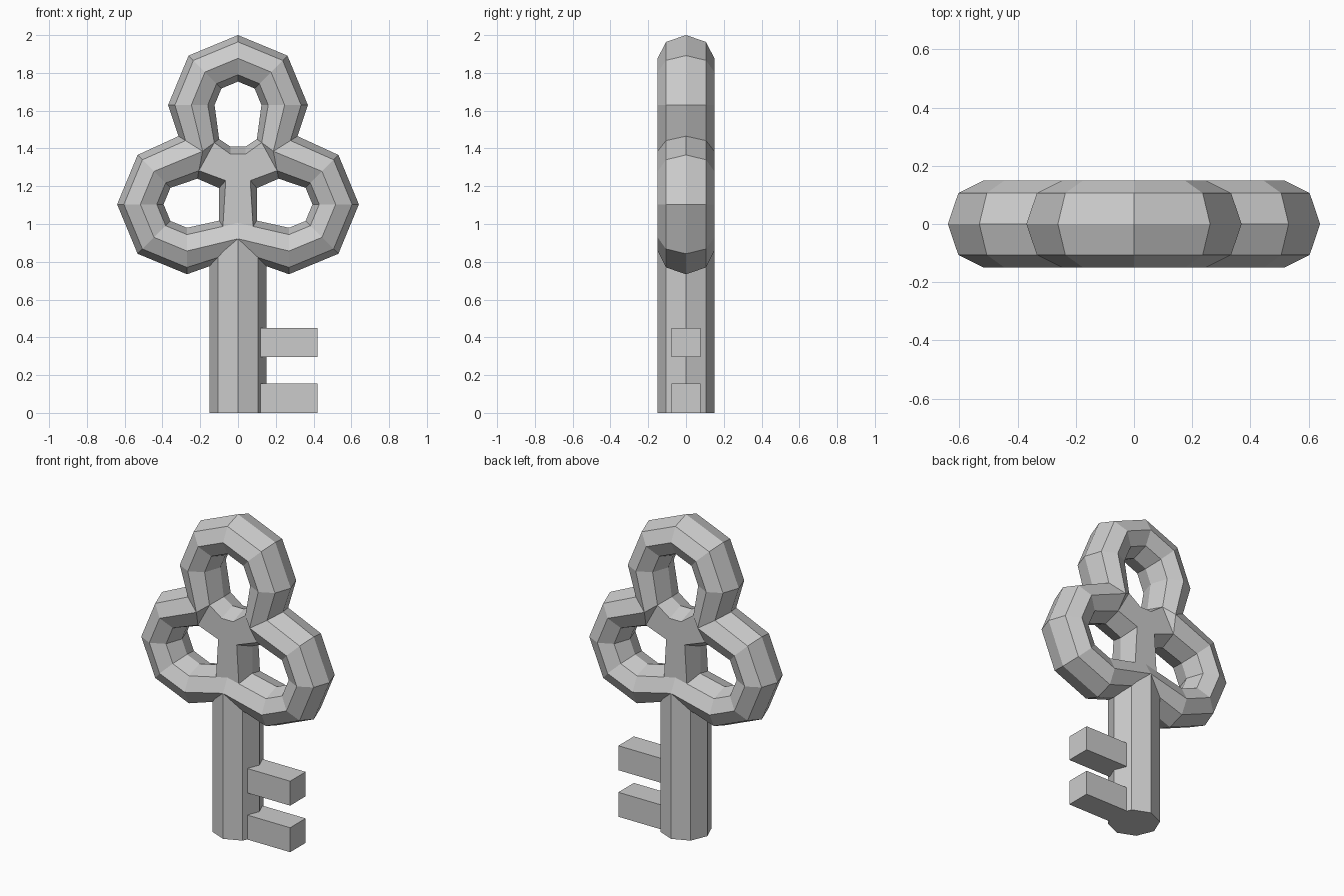
import bpy, bmesh
from math import cos, sin, radians
from mathutils import Vector as V

if "Cube" in bpy.data.objects:
    bpy.data.objects.remove(bpy.data.objects["Cube"])

DEPTH = 0.15           # half thickness of the tube
MID = DEPTH * 0.707    # depth of the 45 degree tube edges


def finish(name, bm):
    bmesh.ops.remove_doubles(bm, verts=bm.verts, dist=1e-4)
    bmesh.ops.recalc_face_normals(bm, faces=bm.faces)
    me = bpy.data.meshes.new(name)
    bm.to_mesh(me)
    bm.free()
    ob = bpy.data.objects.new(name, me)
    bpy.context.collection.objects.link(ob)
    return ob


def torus_station(cx, cz, deg):
    d = V((cos(radians(deg)), sin(radians(deg))))
    c = V((cx, cz))
    return c + d * 0.37, c + d * 0.247, c + d * 0.124


def mirror(points):
    return [V((-p[0], p[1])) for p in points]


def ring(station):
    # eight-sided tube section from outer, ridge and inner points
    o, r, i = station
    o45, i45 = r.lerp(o, 0.707), r.lerp(i, 0.707)
    plan = [(o, 0), (o45, -MID), (r, -DEPTH), (i45, -MID),
            (i, 0), (i45, MID), (r, DEPTH), (o45, MID)]
    return [(p.x, y, p.y) for p, y in plan]


# Junction between the top lobe and a side lobe, and bottom middle station
outer, ridge = V((0.315, 1.465)), V((0.187, 1.385))
join_top = (outer, ridge, V((0.10, 1.45)))
join_side = (outer, ridge, V((0.215, 1.24)))
bottom = (V((0, 0.83)), V((0, 0.922)), V((0, 1.04)))

# Trefoil bow: one closed faceted tube
right = [torus_station(0, 1.63, a) for a in (45, 0)] + [join_top, join_side]
right += [torus_station(0.27, 1.104, a) for a in (45, 0, -45, -90)]
stations = [torus_station(0, 1.63, 90)] + right + [bottom]
stations += [mirror(s) for s in reversed(right)]
bm = bmesh.new()
rings = [[bm.verts.new(p) for p in ring(s)] for s in stations]
for k, a in enumerate(rings):
    b = rings[(k + 1) % len(rings)]
    for j in range(8):
        bm.faces.new((a[j], a[(j + 1) % 8], b[(j + 1) % 8], b[j]))
finish("bow", bm)

# Centre web: flat plate with bulged hole walls
face_half = [V((0.04, 1.37)), ridge.lerp(join_top[2], 0.707),
             ridge.lerp(join_side[2], 0.707), V((0.065, 1.23)), V((0.08, 0.985))]
mid_half = [V((0.04, 1.41)), join_top[2], join_side[2], V((0.10, 1.19)), V((0.10, 1.02))]
face = face_half + [V((0, 1.0))] + mirror(reversed(face_half))
mid = mid_half + [V((0, 1.03))] + mirror(reversed(mid_half))
bm = bmesh.new()
layers = [[bm.verts.new((p.x, y, p.y)) for p in pts]
          for pts, y in ((face, -MID), (mid, 0), (face, MID))]
n = len(face)
for a, b in zip(layers, layers[1:]):
    for j in range(n):
        bm.faces.new((a[j], a[(j + 1) % n], b[(j + 1) % n], b[j]))
bm.faces.new(layers[0])
bm.faces.new(layers[2])
finish("centre_web", bm)

# Octagonal shaft with an edge facing forward
bm = bmesh.new()
loops = [[bm.verts.new((DEPTH * cos(radians(45 * k)), DEPTH * sin(radians(45 * k)), z))
          for k in range(8)] for z in (0, 0.92)]
for k in range(8):
    m = (k + 1) % 8
    bm.faces.new((loops[0][k], loops[0][m], loops[1][m], loops[1][k]))
for l in loops:
    bm.faces.new(l)
finish("shaft", bm)

# Two teeth
for name, z0 in (("lower_tooth", 0.0), ("upper_tooth", 0.295)):
    bm = bmesh.new()
    bmesh.ops.create_cube(bm, size=1)
    bmesh.ops.scale(bm, vec=(0.30, 0.155, 0.155), verts=bm.verts)
    bmesh.ops.translate(bm, vec=(0.27, 0, z0 + 0.0775), verts=bm.verts)
    finish(name, bm)
